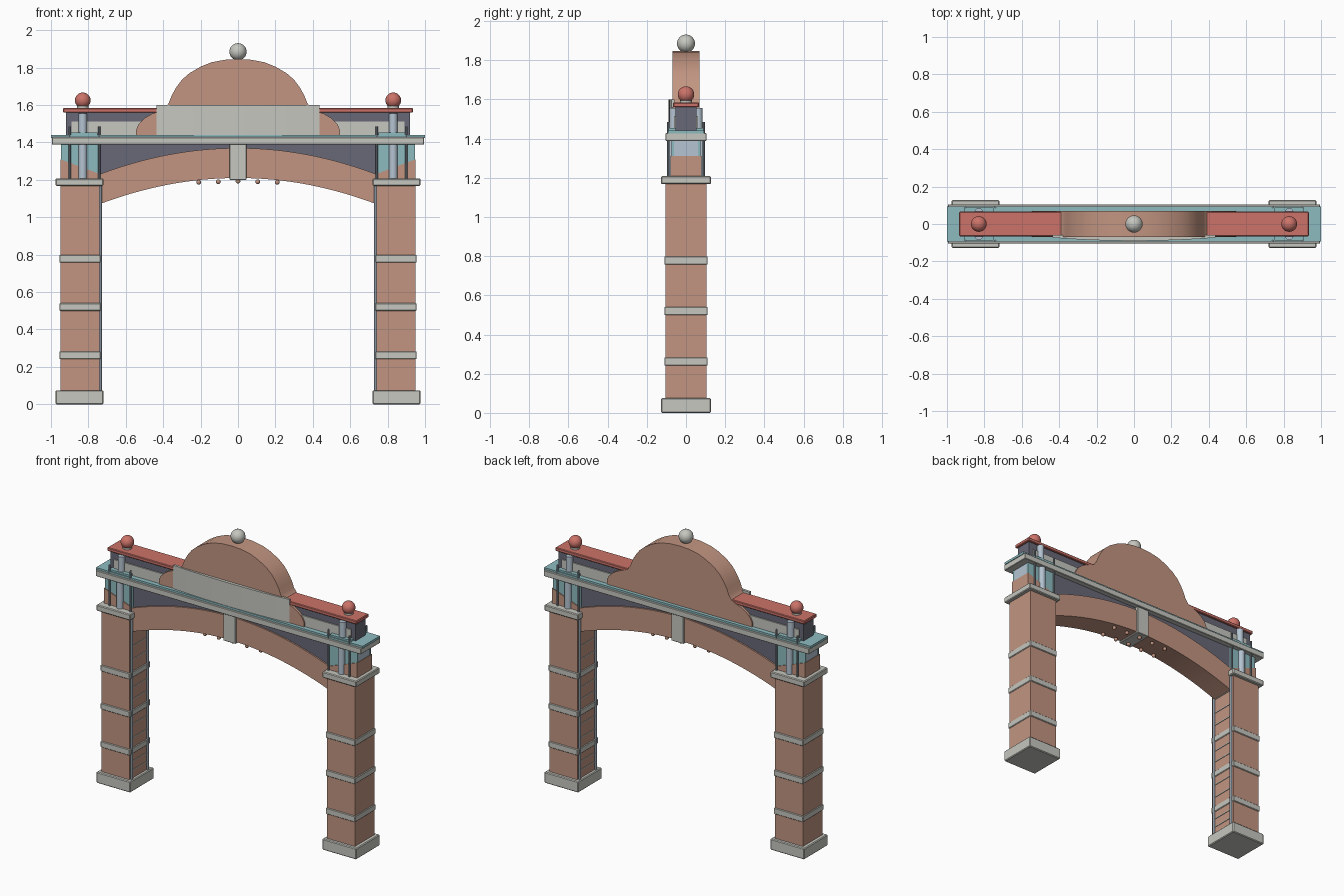
import bpy, bmesh, math
from mathutils import Matrix

if "Cube" in bpy.data.objects:
    bpy.data.objects.remove(bpy.data.objects["Cube"])

def mat(name, r, g, b):
    m = bpy.data.materials.new(name)
    m.diffuse_color = (r, g, b, 1)
    m.use_nodes = True
    m.node_tree.nodes["Principled BSDF"].inputs["Base Color"].default_value = m.diffuse_color
    return m

BRICK = mat("terracotta", 0.54, 0.30, 0.22)
STONE = mat("pale_stone", 0.57, 0.57, 0.53)
TEAL = mat("teal", 0.27, 0.50, 0.53)
BLUE = mat("pale_blue", 0.46, 0.55, 0.64)
SLATE = mat("slate", 0.14, 0.14, 0.19)
RED = mat("red", 0.60, 0.17, 0.14)
STEEL = mat("steel", 0.24, 0.29, 0.34)

def finish(name, bm, m, smooth=False):
    bmesh.ops.recalc_face_normals(bm, faces=bm.faces)
    me = bpy.data.meshes.new(name)
    bm.to_mesh(me)
    bm.free()
    me.materials.append(m)
    ob = bpy.data.objects.new(name, me)
    bpy.context.collection.objects.link(ob)
    if smooth:
        bpy.context.view_layer.objects.active = ob
        ob.select_set(True)
        bpy.ops.object.shade_smooth_by_angle(angle=math.radians(40))
        ob.select_set(False)
    return ob

def box(name, x0, x1, y0, y1, z0, z1, m, bevel=0):
    x0, x1 = sorted((x0, x1))
    y0, y1 = sorted((y0, y1))
    bm = bmesh.new()
    bmesh.ops.create_cube(bm, size=1)
    for v in bm.verts:
        v.co = ((x0, x1)[v.co.x > 0], (y0, y1)[v.co.y > 0], (z0, z1)[v.co.z > 0])
    if bevel:
        bmesh.ops.bevel(bm, geom=bm.edges[:], offset=bevel, segments=1, affect='EDGES')
    return finish(name, bm, m)

def rod(name, x, y, z0, z1, r, m, n=16):
    bm = bmesh.new()
    bmesh.ops.create_cone(bm, cap_ends=True, segments=n, radius1=r, radius2=r, depth=z1 - z0,
                          matrix=Matrix.Translation((x, y, (z0 + z1) / 2)))
    return finish(name, bm, m, True)

def ball(name, x, y, z, r, m, n=24):
    bm = bmesh.new()
    bmesh.ops.create_uvsphere(bm, u_segments=n, v_segments=n // 2, radius=r,
                              matrix=Matrix.Translation((x, y, z)))
    return finish(name, bm, m, True)

def prism(name, pts, m, y=None, z=None, smooth=False):
    """Extrude a profile: (x, z) points along y, or (x, y) points along z."""
    bm = bmesh.new()
    lo, hi = y or z
    place = (lambda p, t: (p[0], t, p[1])) if y else (lambda p, t: (p[0], p[1], t))
    a = [bm.verts.new(place(p, lo)) for p in pts]
    b = [bm.verts.new(place(p, hi)) for p in pts]
    bm.faces.new(a)
    bm.faces.new(b[::-1])
    for i in range(len(pts)):
        j = (i + 1) % len(pts)
        bm.faces.new((a[i], a[j], b[j], b[i]))
    return finish(name, bm, m, smooth)

for s, side in ((-1, "left"), (1, "right")):
    # pillar with foot, cap and bands
    box(f"{side}_pillar", s*0.74, s*0.95, -0.105, 0.105, 0.05, 1.19, BRICK)
    box(f"{side}_pillar_foot", s*0.72, s*0.975, -0.127, 0.127, 0, 0.075, STONE, 0.005)
    box(f"{side}_pillar_cap", s*0.72, s*0.975, -0.127, 0.127, 1.167, 1.208, STONE, 0.005)
    for z in (0.262, 0.52, 0.778):
        box(f"{side}_pillar_band", s*0.735, s*0.955, -0.111, 0.111, z-0.021, z+0.021, STONE, 0.004)
    # inner face trim
    for y in (-0.085, 0.085):
        rod(f"{side}_pillar_trim_rod", s*0.737, y, 0.07, 1.17, 0.009, STEEL, 10)
    for z in (0.13, 0.19, 0.35, 0.44, 0.61, 0.69, 0.88, 0.97, 1.07):
        box(f"{side}_pillar_trim_bar", s*0.736, s*0.745, -0.08, 0.08, z-0.003, z+0.003, STONE)
    # sloped arch shoulder and block under the beam
    prism(f"{side}_arch_shoulder", [(s*0.735, 1.19), (s*0.95, 1.19), (s*0.95, 1.31), (s*0.735, 1.23)],
          BRICK, y=(-0.08, 0.08))
    box(f"{side}_capital_block", s*0.735, s*0.945, -0.06, 0.06, 1.2, 1.40, BLUE)
    for f in (-1, 1):
        box(f"{side}_capital_panel", s*0.735, s*0.947, f*0.06, f*0.074, 1.2, 1.40, TEAL)
        # short columns and thin rods
        rod(f"{side}_lower_column", s*0.83, f*0.075, 1.2, 1.40, 0.023, BLUE)
        rod(f"{side}_upper_column", s*0.83, f*0.062, 1.435, 1.555, 0.023, BLUE)
        box(f"{side}_column_plate", s*0.75, s*0.905, f*0.05, f*0.088, 1.44, 1.453, TEAL)
        for x in (0.742, 0.9):
            rod(f"{side}_thin_rod", s*x, f*0.09, 1.2, 1.485, 0.006, STEEL, 8)
        # pale parapet panel
        box(f"{side}_parapet_panel", s*0.50, s*0.89, f*0.05, f*0.061, 1.44, 1.512, STONE)
    # corner finial
    rod(f"{side}_finial_ring", s*0.83, 0, 1.58, 1.595, 0.03, STONE, 20)
    ball(f"{side}_finial_ball", s*0.83, 0, 1.625, 0.042, RED)

# arch and spandrel
N = 32
xs = [-0.74 + 1.48 * i / N for i in range(N + 1)]
def curve(base):
    return [(x, base + 0.14 * (1 - (x / 0.74) ** 2)) for x in xs]
prism("arch", curve(1.07) + curve(1.23)[::-1], BRICK, y=(-0.08, 0.08), smooth=True)
prism("spandrel", curve(1.20) + [(0.74, 1.40), (-0.74, 1.40)], SLATE, y=(-0.07, 0.07))
box("keystone", -0.046, 0.046, -0.092, 0.092, 1.2, 1.40, STONE, 0.003)
for i in range(-2, 3):
    for y in (-0.055, 0.055):
        ball("arch_bead", i * 0.105, y, 1.193 - 0.003 * abs(i), 0.013, BRICK, 12)

# long beam with teal top
box("beam", -0.995, 0.995, -0.105, 0.105, 1.388, 1.428, STONE, 0.003)
box("beam_top", -1.0, 1.0, -0.093, 0.093, 1.425, 1.441, TEAL)

# parapet wall and coping
box("parapet_wall", -0.92, 0.92, -0.053, 0.053, 1.435, 1.56, SLATE)
box("parapet_coping", -0.935, 0.935, -0.066, 0.066, 1.56, 1.584, RED, 0.004)

# central pediment
half = [(0.545, 1.437), (0.545, 1.468), (0.53, 1.5), (0.5, 1.53), (0.46, 1.553), (0.42, 1.567), (0.39, 1.583),
        (0.37, 1.612), (0.355, 1.65), (0.33, 1.695), (0.3, 1.735), (0.26, 1.77), (0.2, 1.805),
        (0.14, 1.829), (0.07, 1.842)]
prism("pediment", half + [(0, 1.846)] + [(-x, z) for x, z in half[::-1]], BRICK, y=(-0.07, 0.07), smooth=True)
ball("pediment_ball", 0, 0, 1.885, 0.046, STONE)

# curved front plaque
px = [-0.436 + 0.872 * i / 16 for i in range(17)]
prism("plaque", [(x, -0.09 + 0.017 * (x / 0.436) ** 2) for x in px] + [(0.436, -0.058), (-0.436, -0.058)],
      STONE, z=(1.437, 1.6), smooth=True)
